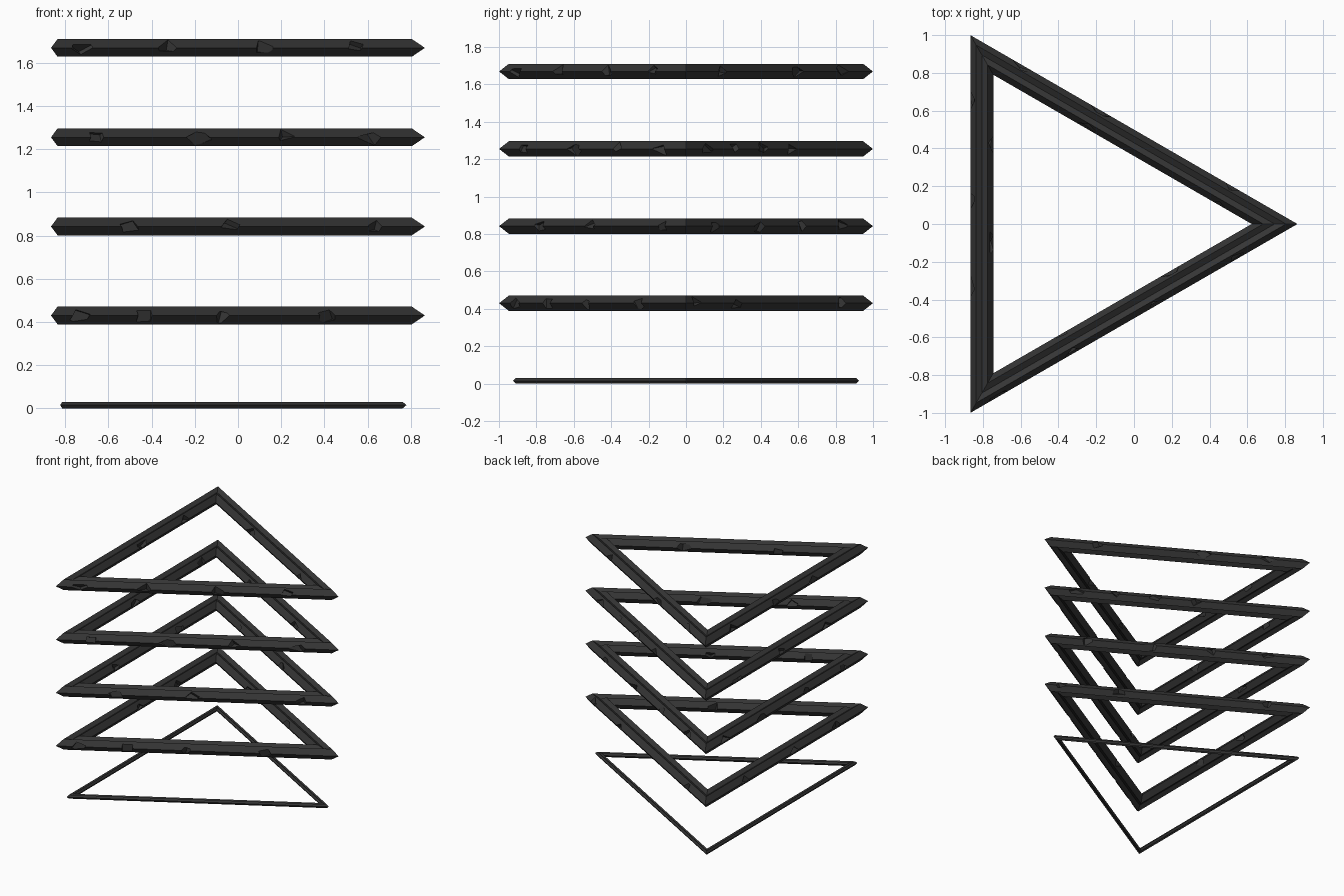
import bpy, bmesh, math, random
from mathutils import Vector, Matrix, Euler

if "Cube" in bpy.data.objects:
    bpy.data.objects.remove(bpy.data.objects["Cube"])

random.seed(7)
CX = -0.2887              # centroid of the triangle in x
MID = 0.5165              # distance from centroid to bar centre line

stone = bpy.data.materials.new("dark_stone")
stone.diffuse_color = (0.035, 0.035, 0.035, 1)
stone.use_nodes = True
stone.node_tree.nodes["Principled BSDF"].inputs["Base Color"].default_value = stone.diffuse_color


def make_object(name, bm):
    bmesh.ops.recalc_face_normals(bm, faces=bm.faces)
    me = bpy.data.meshes.new(name)
    bm.to_mesh(me)
    bm.free()
    ob = bpy.data.objects.new(name, me)
    bpy.context.collection.objects.link(ob)
    return ob


def frame(name, z, width, height):
    """Mitred triangular ring; bar has pointed sides and grooved top and bottom."""
    w, h = width / 2, height / 2
    half = [(1, 0), (0.5, 1), (0, 0.55), (-0.5, 1)]
    profile = half + [(-a, -b) for a, b in half]
    bm = bmesh.new()
    rings = []
    for k in range(3):
        a = math.radians(120 * k)
        rings.append([bm.verts.new((CX + 2 * (MID + p * w) * math.cos(a),
                                    2 * (MID + p * w) * math.sin(a), z + q * h))
                      for p, q in profile])
    n = len(profile)
    for k in range(3):
        r, s = rings[k], rings[(k + 1) % 3]
        for i in range(n):
            j = (i + 1) % n
            bm.faces.new((r[i], r[j], s[j], s[i]))
    ob = make_object(name, bm)
    ob.data.materials.append(stone)
    return ob


def add_chip(bm, z, normal_deg, t, inner=False, size=1.0):
    """One angular block that bites into a bar edge."""
    a = math.radians(normal_deg)
    nrm = Vector((math.cos(a), math.sin(a), 0))
    tan = Vector((-math.sin(a), math.cos(a), 0))
    d = MID - 0.066 if inner else MID + 0.066
    pos = Vector((CX, 0, 0)) + nrm * d + tan * t
    pos.z = z + random.uniform(-0.014, 0.016)
    rot = Euler([random.uniform(0, math.pi) for _ in range(3)]).to_matrix().to_4x4()
    stretch = Matrix.Diagonal((random.uniform(1.0, 1.9) * size, 1, 1, 1))
    m = (Matrix.Translation(pos) @ Matrix.Rotation(a + math.pi / 2, 4, 'Z')
         @ stretch @ rot)
    bmesh.ops.create_cube(bm, size=0.053, matrix=m)


# Chipped frames: (z, chips on front bar by x, chips on rear right bar by y, left bar by y)
levels = [
    (0.43, (-0.73, -0.43, -0.07, 0.42), (0.06, 0.28, 0.84), (-0.62, -0.1, 0.5)),
    (0.842, (-0.5, -0.03, 0.64), (0.16, 0.4, 0.63, 0.84), (-0.7, -0.25, 0.3, 0.75)),
    (1.255, (-0.65, -0.18, 0.22, 0.62), (0.12, 0.27, 0.42, 0.57), (-0.5, 0.05, 0.6)),
    (1.669, (-0.72, -0.32, 0.12, 0.55), (0.2, 0.6, 0.84), (-0.33, 0.13, 0.65)),
]
for n, (z, front, rear, left) in enumerate(levels, 1):
    ob = frame(f"chipped_frame_{n}", z, 0.121, 0.082)
    bm = bmesh.new()
    for x in front:
        add_chip(bm, z, -60, x / 0.866)
    for y in rear:
        add_chip(bm, z, 60, 2 * y - 1)
    for y in left:
        add_chip(bm, z, 180, -y)
    # Inner edge chips
    for ang in (-60, 60, 180):
        for t in (-0.45, 0.25):
            add_chip(bm, z, ang, t + random.uniform(-0.18, 0.18), True, 0.9)
    cutter = make_object(f"chip_cutter_{n}", bm)
    cutter.hide_render = True
    mod = ob.modifiers.new("chips", 'BOOLEAN')
    mod.operation = 'DIFFERENCE'
    mod.solver = 'EXACT'
    mod.use_self = True
    mod.object = cutter
    bpy.context.view_layer.objects.active = ob
    bpy.ops.object.modifier_apply(modifier=mod.name)
    bpy.data.objects.remove(cutter)

# Thin ground frame
frame("base_frame", 0.015, 0.036, 0.03)
